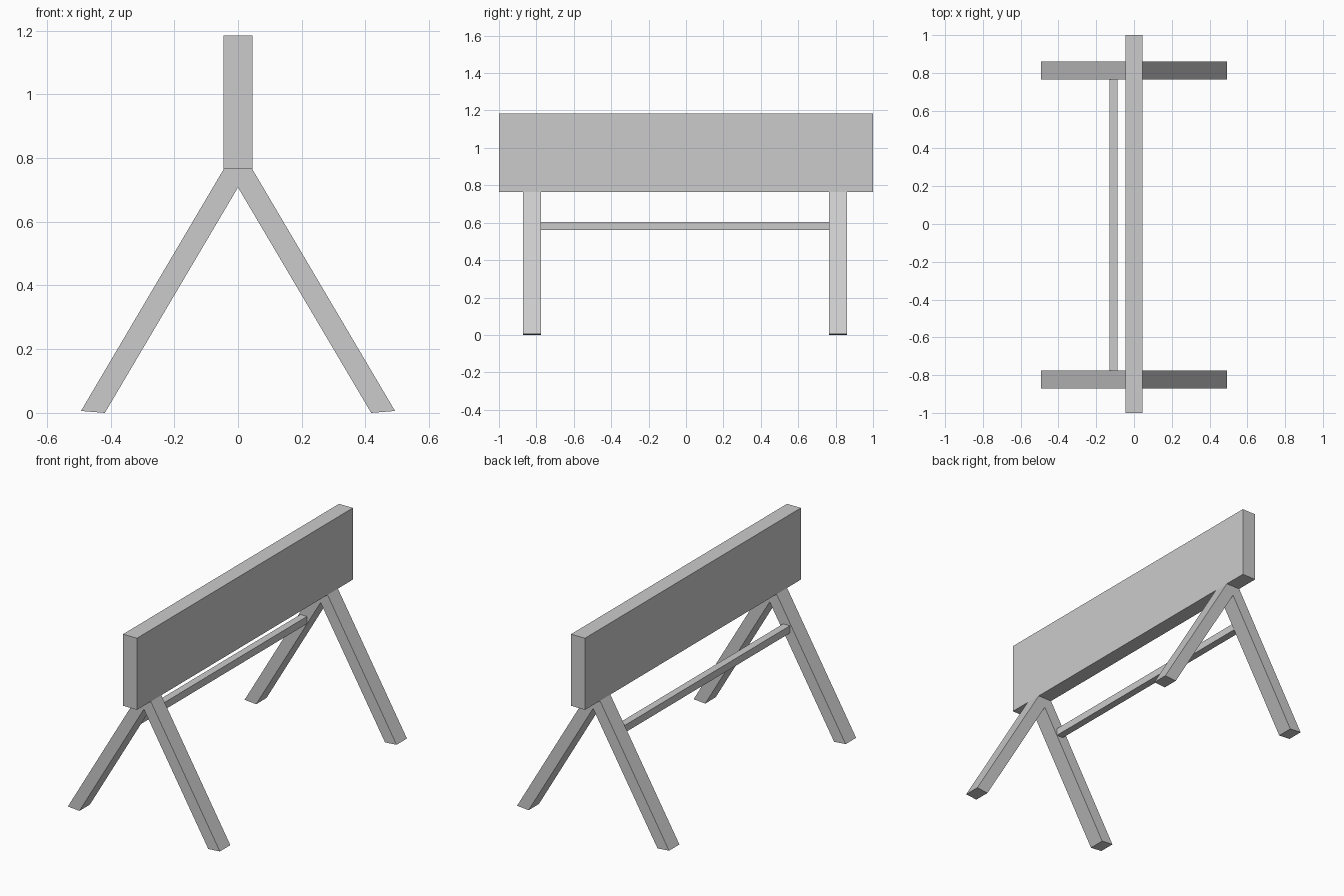
import bpy
import bmesh

if "Cube" in bpy.data.objects:
    bpy.data.objects.remove(bpy.data.objects["Cube"])


def prism(name, profile, y0, y1):
    """Extrude an x/z outline along y from y0 to y1."""
    bm = bmesh.new()
    face = bm.faces.new([bm.verts.new((x, y0, z)) for x, z in profile])
    ext = bmesh.ops.extrude_face_region(bm, geom=[face])
    verts = [v for v in ext["geom"] if isinstance(v, bmesh.types.BMVert)]
    bmesh.ops.translate(bm, vec=(0, y1 - y0, 0), verts=verts)
    bmesh.ops.recalc_face_normals(bm, faces=bm.faces)
    mesh = bpy.data.meshes.new(name)
    bm.to_mesh(mesh)
    bm.free()
    obj = bpy.data.objects.new(name, mesh)
    bpy.context.collection.objects.link(obj)
    return obj


def rect(x0, x1, z0, z1):
    return [(x0, z0), (x1, z0), (x1, z1), (x0, z1)]


# Top beam
prism("beam", rect(-0.045, 0.045, 0.765, 1.185), -1.0, 1.0)

# Splayed leg pairs, outline mirrored around the inner apex
half = [(0.418, 0.0), (0.493, 0.006), (0.045, 0.765)]
legs = [(0.0, 0.708)] + half + [(-x, z) for x, z in reversed(half)]
for name, y0, y1 in (("front_legs", -0.872, -0.775), ("back_legs", 0.765, 0.861)):
    prism(name, legs, y0, y1)

# Off-centre stretcher between the left legs
prism("stretcher", rect(-0.131, -0.088, 0.56, 0.603), -0.775, 0.765)
